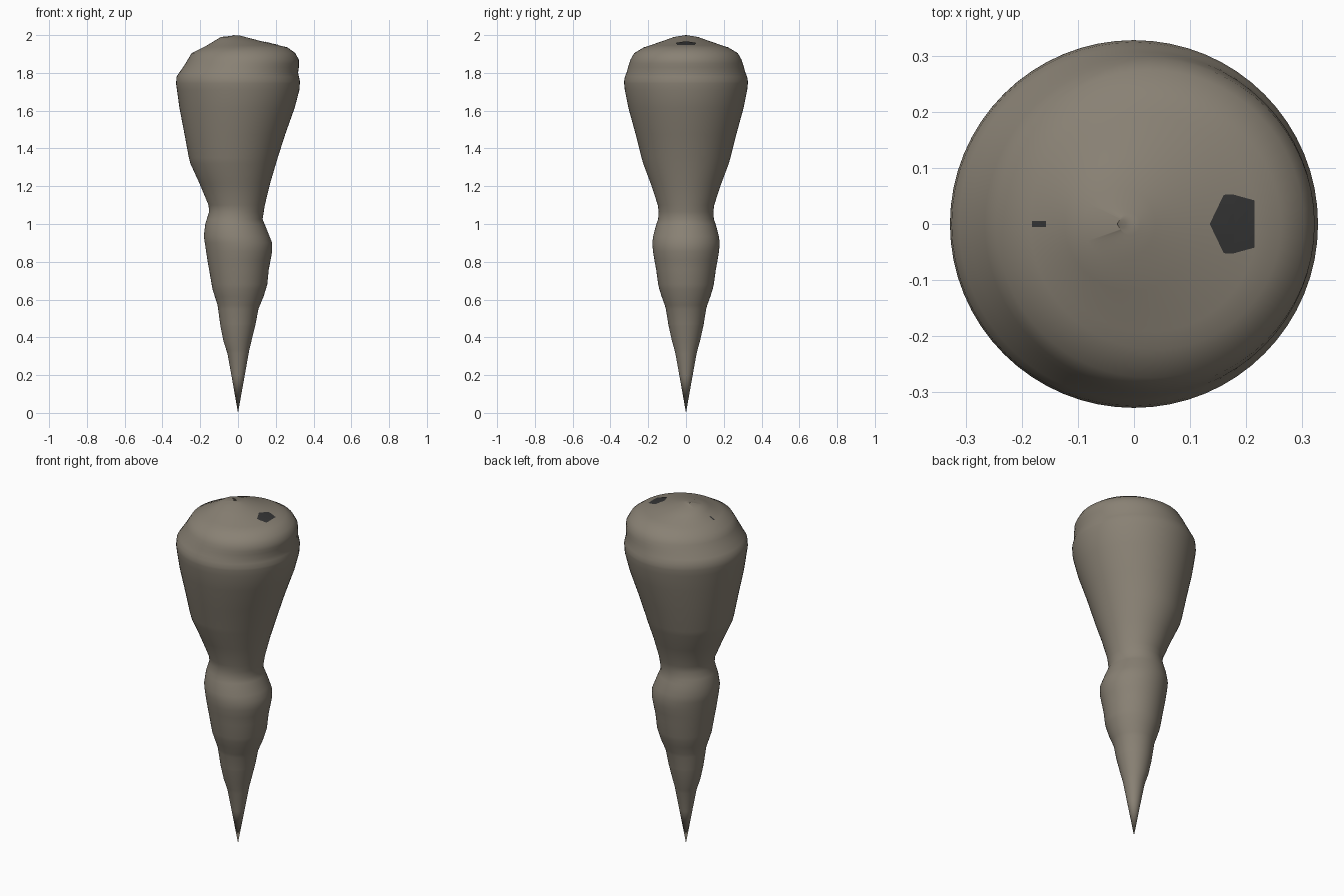
import bpy
import bmesh
import math
from mathutils import Vector
from mathutils.bvhtree import BVHTree

SEGMENTS = 64

# Outline of each side as (height, distance from axis), tip first
RIGHT_SIDE = [(0, 0), (.335, .06), (.47, .093), (.55, .108), (.615, .135), (.68, .155),
              (.76, .163), (.855, .181), (.9, .181), (.97, .153), (1.025, .13), (1.1, .142),
              (1.215, .17), (1.35, .21), (1.475, .25), (1.615, .3), (1.71, .325),
              (1.755, .328), (1.8, .318), (1.83, .322), (1.87, .322), (1.905, .303),
              (1.935, .262), (1.97, .115), (2, 0)]
LEFT_SIDE = [(0, 0), (.2, .035), (.315, .056), (.38, .077), (.46, .093), (.57, .108),
             (.655, .135), (.81, .162), (.935, .181), (1, .173), (1.065, .153), (1.1, .156),
             (1.215, .204), (1.32, .252), (1.35, .26), (1.475, .283), (1.615, .31),
             (1.745, .328), (1.78, .325), (1.85, .278), (1.905, .245), (1.945, .165),
             (1.99, .09), (2, 0)]


def make_material(name, color):
    mat = bpy.data.materials.new(name)
    mat.use_nodes = True
    mat.diffuse_color = (*color, 1)
    mat.node_tree.nodes["Principled BSDF"].inputs["Base Color"].default_value = (*color, 1)
    return mat


def radius_at(side, z):
    for (z0, r0), (z1, r1) in zip(side, side[1:]):
        if z <= z1:
            return r0 + (r1 - r0) * (z - z0) / (z1 - z0)
    return 0


def finish(name, bm, mat):
    mesh = bpy.data.meshes.new(name)
    bm.to_mesh(mesh)
    mesh.materials.append(mat)
    obj = bpy.data.objects.new(name, mesh)
    bpy.context.collection.objects.link(obj)
    return obj


def build_body(mat):
    # Rings whose radius blends from one side outline to the other
    bm = bmesh.new()
    heights = sorted({z for z, r in RIGHT_SIDE + LEFT_SIDE})[1:-1]
    heights.append(1.997)
    tip = bm.verts.new((0, 0, 0))
    crown = bm.verts.new((-.03, 0, 2))
    rings = []
    for z in heights:
        right, left = radius_at(RIGHT_SIDE, z), radius_at(LEFT_SIDE, z)
        shift, radius = (right - left) / 2, (right + left) / 2
        angles = [math.tau * i / SEGMENTS for i in range(SEGMENTS)]
        rings.append([bm.verts.new((shift + radius * math.cos(a), radius * math.sin(a), z))
                      for a in angles])
    for i in range(SEGMENTS):
        j = (i + 1) % SEGMENTS
        bm.faces.new((tip, rings[0][j], rings[0][i]))
        bm.faces.new((crown, rings[-1][i], rings[-1][j]))
        for low, high in zip(rings, rings[1:]):
            bm.faces.new((low[i], low[j], high[j], high[i]))
    bm.normal_update()
    tree = BVHTree.FromBMesh(bm)
    body = finish("stone_spike", bm, mat)
    bm.free()
    bpy.context.view_layer.objects.active = body
    body.select_set(True)
    bpy.ops.object.shade_smooth_by_angle(angle=math.radians(60))
    body.select_set(False)
    return tree


def build_patch(name, outline, tree, mat):
    # Thin dark patch draped over the crown
    bm = bmesh.new()
    flat = bm.faces.new([bm.verts.new((x, y, 0)) for x, y in outline])
    bmesh.ops.poke(bm, faces=[flat])
    bmesh.ops.subdivide_edges(bm, edges=bm.edges[:], cuts=2, use_grid_fill=True)
    for v in bm.verts:
        hit = tree.ray_cast(Vector((v.co.x, v.co.y, 3)), Vector((0, 0, -1)))[0]
        v.co.z = hit.z + .002
    finish(name, bm, mat)
    bm.free()


cube = bpy.data.objects.get("Cube")
if cube:
    bpy.data.objects.remove(cube, do_unlink=True)

stone = make_material("taupe stone", (.25, .22, .175))
dark = make_material("dark stone", (.035, .035, .035))

surface = build_body(stone)
build_patch("large_dark_patch", [(.135, 0), (.16, -.052), (.175, -.053), (.215, -.042),
                                 (.215, .042), (.175, .053), (.16, .052)], surface, dark)
build_patch("small_dark_patch", [(-.182, -.005), (-.157, -.005), (-.157, .005),
                                 (-.182, .005)], surface, dark)
